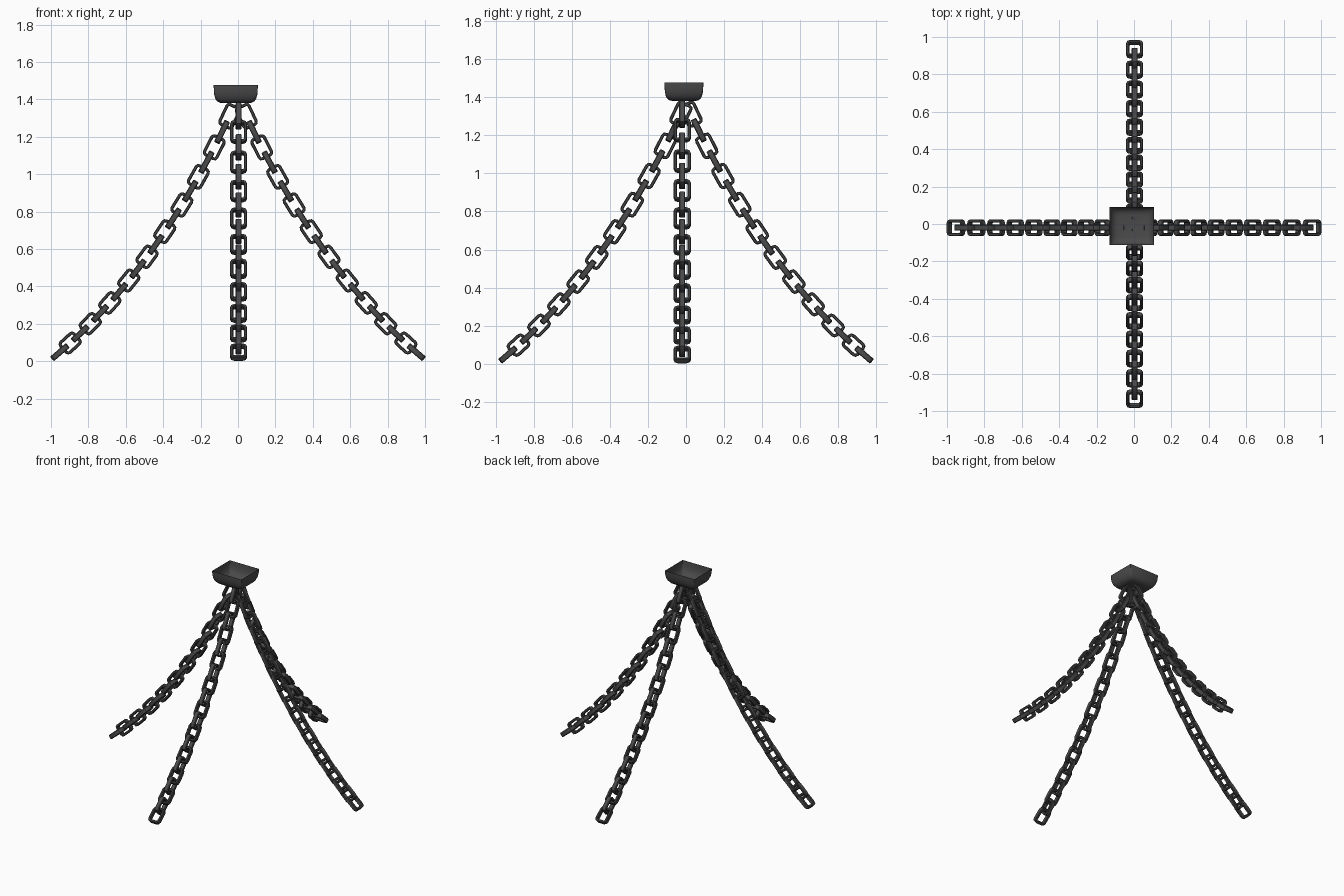
import bpy, bmesh, math
from mathutils import Vector

if "Cube" in bpy.data.objects:
    bpy.data.objects.remove(bpy.data.objects["Cube"])

metal = bpy.data.materials.new("dark_grey_metal")
metal.diffuse_color = (0.068, 0.068, 0.068, 1)
metal.use_nodes = True
metal.node_tree.nodes["Principled BSDF"].inputs["Base Color"].default_value = metal.diffuse_color


def finish(bm, name, angle):
    me = bpy.data.meshes.new(name)
    bm.to_mesh(me)
    bm.free()
    ob = bpy.data.objects.new(name, me)
    bpy.context.collection.objects.link(ob)
    me.materials.append(metal)
    bpy.ops.object.select_all(action='DESELECT')
    ob.select_set(True)
    bpy.context.view_layer.objects.active = ob
    bpy.ops.object.shade_smooth_by_angle(angle=math.radians(angle))
    return ob


def outline(hl, hw, r, n=3):
    """Rounded rectangle: list of (point, outward direction)."""
    pts = []
    for k, (sx, sy) in enumerate([(1, 1), (-1, 1), (-1, -1), (1, -1)]):
        for i in range(n):
            a = math.pi / 2 * (k + i / (n - 1))
            d = (math.cos(a), math.sin(a))
            pts.append(((sx * (hl - r) + r * d[0], sy * (hw - r) + r * d[1]), d))
    return pts


def add_link(bm, c, T, W, D, length, width=0.09, bar=0.017, depth=0.032):
    """One chain link: long axis T, width axis W, depth axis D."""
    b, h, e = bar, depth / 2, 0.004
    # bevelled section: (inset from outer edge, depth)
    sec = [(e, -h), (b - e, -h), (b, -h + e), (b, h - e),
           (b - e, h), (e, h), (0, h - e), (0, -h + e)]
    rings = []
    for (px, py), d in outline(length / 2, width / 2, 0.022):
        rings.append([bm.verts.new(c + T * (px - d[0] * s) + W * (py - d[1] * s) + D * z)
                      for s, z in sec])
    for i in range(len(rings)):
        r0, r1 = rings[i], rings[(i + 1) % len(rings)]
        for j in range(8):
            k = (j + 1) % 8
            bm.faces.new((r0[j], r0[k], r1[k], r1[j]))


# Sagging curve shared by the chains (radius, height)
def curve(t):
    return (0.045 + 0.0803 * t + 0.0016 * t * t, 1.31 - 0.1698 * t + 0.0039 * t * t)


def slope(t):
    return (0.0803 + 0.0032 * t, -0.1698 + 0.0078 * t)


def build_chain(name, direction, origin, shift):
    bm = bmesh.new()
    out, up = Vector(direction), Vector((0, 0, 1))
    side = up.cross(out)
    for i in range(20):
        t = i / 2
        r, z = curve(t)
        dr, dz = slope(t)
        T = out * dr + up * dz
        length = T.length / 2 + 0.039
        T.normalize()
        N = side.cross(T)
        c = Vector(origin) + out * (r + shift) + up * z
        W, D = (N, side) if i % 2 == 0 else (side, N)
        add_link(bm, c, T, W, D, length)
    bmesh.ops.recalc_face_normals(bm, faces=bm.faces)
    finish(bm, name, 30)


# Four hanging chains
build_chain("right_chain", (1, 0, 0), (0, -0.02, 0), 0)
build_chain("left_chain", (-1, 0, 0), (0, -0.02, 0), 0)
build_chain("back_chain", (0, 1, 0), (0.003, 0, 0), -0.018)
build_chain("front_chain", (0, -1, 0), (0.003, 0, 0), -0.018)

# Open rectangular bowl that holds the chains: (height, half-size scale, corner radius)
bm = bmesh.new()
prev = None
for z, s, rad in [(1.476, 1.0, 0.002), (1.45, 0.995, 0.004), (1.425, 0.975, 0.01),
                  (1.405, 0.93, 0.018), (1.391, 0.85, 0.025), (1.383, 0.74, 0.03),
                  (1.38, 0.6, 0.03)]:
    ring = [bm.verts.new((-0.012 + p[0], -0.011 + p[1], z))
            for p, d in outline(0.118 * s, 0.102 * s, rad)]
    if prev:
        for i in range(len(ring)):
            j = (i + 1) % len(ring)
            bm.faces.new((prev[i], ring[i], ring[j], prev[j]))
    prev = ring
bm.faces.new(list(reversed(prev)))
finish(bm, "ceiling_bowl", 50)
